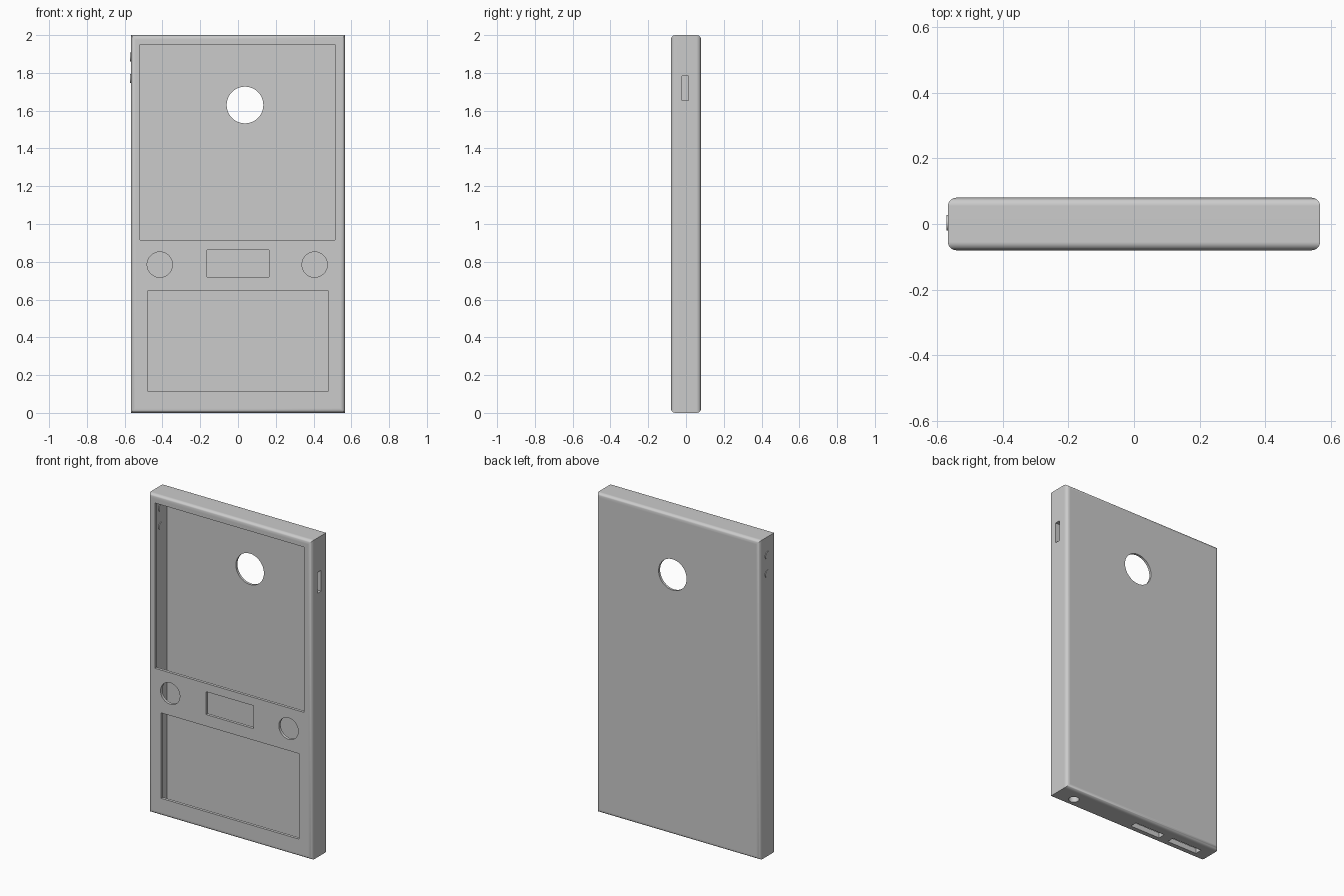
import bpy, bmesh
from math import radians
from mathutils import Matrix

if "Cube" in bpy.data.objects:
    bpy.data.objects.remove(bpy.data.objects["Cube"])


def box(name, x0, x1, y0, y1, z0, z1):
    bm = bmesh.new()
    bmesh.ops.create_cube(bm, size=1)
    for v in bm.verts:
        v.co.x = x1 if v.co.x > 0 else x0
        v.co.y = y1 if v.co.y > 0 else y0
        v.co.z = z1 if v.co.z > 0 else z0
    return finish(bm, name)


def disc(name, centre, r, depth, axis, segments=64):
    rot = {'X': Matrix.Rotation(radians(90), 4, 'Y'),
           'Y': Matrix.Rotation(radians(90), 4, 'X'),
           'Z': Matrix.Identity(4)}[axis]
    bm = bmesh.new()
    bmesh.ops.create_cone(bm, cap_ends=True, segments=segments, radius1=r, radius2=r,
                          depth=depth, matrix=Matrix.Translation(centre) @ rot)
    return finish(bm, name)


def finish(bm, name):
    mesh = bpy.data.meshes.new(name)
    bm.to_mesh(mesh)
    bm.free()
    ob = bpy.data.objects.new(name, mesh)
    bpy.context.collection.objects.link(ob)
    return ob


def smooth(ob):
    bpy.ops.object.select_all(action='DESELECT')
    ob.select_set(True)
    bpy.context.view_layer.objects.active = ob
    bpy.ops.object.shade_smooth_by_angle(angle=radians(35))


def cut(ob, cutter):
    bpy.context.view_layer.objects.active = ob
    mod = ob.modifiers.new("cut", 'BOOLEAN')
    mod.operation, mod.solver, mod.object = 'DIFFERENCE', 'EXACT', cutter
    bpy.ops.object.modifier_apply(modifier=mod.name)
    bpy.data.objects.remove(cutter, do_unlink=True)


W, D, H = 0.567, 0.08, 2.0

# Outer body, rounded around the front and back outlines only
case = box("case_shell", -W, W, -D, D, 0, H)
bm = bmesh.new()
bm.from_mesh(case.data)
rim = [e for e in bm.edges if abs(e.verts[0].co.y - e.verts[1].co.y) < 1e-4]
bmesh.ops.bevel(bm, geom=rim, offset=0.025, segments=6, profile=0.5, affect='EDGES')
bm.to_mesh(case.data)
bm.free()

# Hollow interior
cut(case, box("cavity", -0.537, 0.537, -0.062, 0.065, 0.033, 1.967))

# Front windows: screen, centre panel, lower panel
for x0, x1, z0, z1 in [(-0.52, 0.513, 0.915, 1.95),
                       (-0.165, 0.165, 0.72, 0.863),
                       (-0.477, 0.477, 0.112, 0.647)]:
    cut(case, box("window", x0, x1, -0.12, -0.03, z0, z1))

# Round front holes
for x in (-0.414, 0.406):
    cut(case, disc("round_hole", (x, -0.08, 0.785), 0.067, 0.1, 'Y'))

# Rear lens hole
cut(case, disc("lens_hole", (0.037, 0.08, 1.63), 0.097, 0.1, 'Y'))

# Side slot
cut(case, box("side_slot", 0.5, 0.62, -0.022, 0.013, 1.653, 1.783))

# Bottom sockets
cut(case, disc("jack_hole", (0.44, -0.011, 0), 0.03, 0.12, 'Z', 40))
for x in (-0.11, -0.385):
    cut(case, box("bottom_slot", x - 0.105, x + 0.105, -0.034, 0.012, -0.05, 0.06))

smooth(case)
case.modifiers.new("weighted", 'WEIGHTED_NORMAL').keep_sharp = True

# Small side buttons through the left wall
for i, z in enumerate((1.885, 1.77)):
    smooth(disc(f"side_button_{i + 1}", (-0.552, 0.004, z), 0.024, 0.038, 'X', 32))
